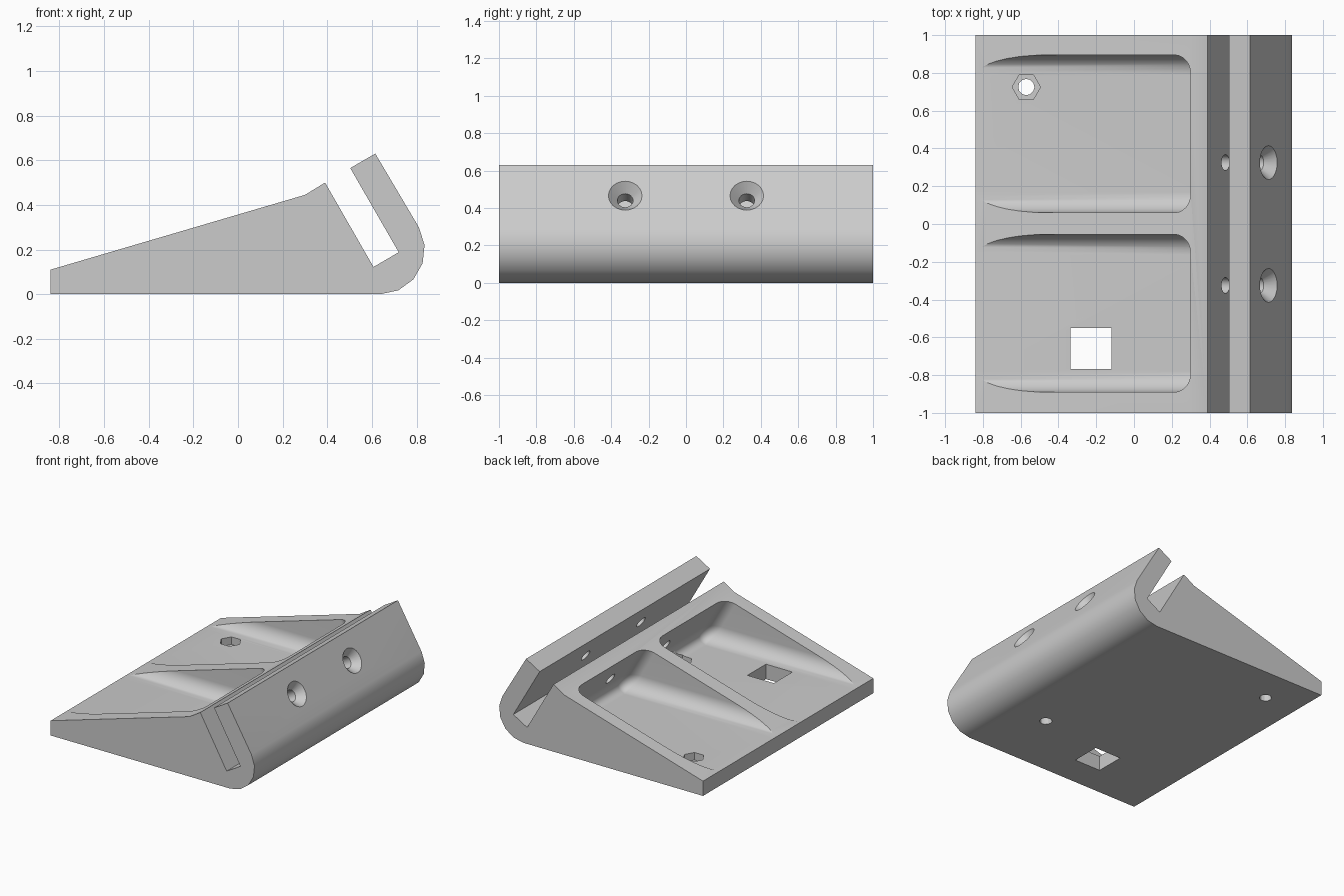
import bpy
import bmesh
from math import sin, cos, pi, radians, tan
from mathutils import Matrix, Vector

cube = bpy.data.objects.get("Cube")
if cube:
    bpy.data.objects.remove(cube, do_unlink=True)

gray = bpy.data.materials.new("plain_gray")
gray.use_nodes = True
gray.diffuse_color = (0.6, 0.6, 0.6, 1)
gray.node_tree.nodes["Principled BSDF"].inputs["Base Color"].default_value = (0.6, 0.6, 0.6, 1)


def loft(name, rings):
    """Closed solid through a stack of rings with equal point counts."""
    bm = bmesh.new()
    loops = [[bm.verts.new(p) for p in ring] for ring in rings]
    n = len(loops[0])
    for a, b in zip(loops, loops[1:]):
        for i in range(n):
            j = (i + 1) % n
            bm.faces.new((a[i], a[j], b[j], b[i]))
    bm.faces.new(loops[0][::-1])
    bm.faces.new(loops[-1])
    bmesh.ops.recalc_face_normals(bm, faces=bm.faces)
    mesh = bpy.data.meshes.new(name)
    bm.to_mesh(mesh)
    bm.free()
    mesh.materials.append(gray)
    obj = bpy.data.objects.new(name, mesh)
    bpy.context.collection.objects.link(obj)
    return obj


def turned(name, sides, steps, matrix, start=0.0):
    """Solid made of (height, radius) steps about a local z axis."""
    return loft(name, [[matrix @ Vector((r * cos(start + 2 * pi * i / sides),
                                         r * sin(start + 2 * pi * i / sides), h))
                        for i in range(sides)] for h, r in steps])


# Wedge body with the slanted slot and rounded hook
arc_r, arc_x = 0.2, 0.637
profile = [(-0.84, 0), (-0.84, 0.11), (0.30, 0.445), (0.39, 0.50), (0.607, 0.122),
           (0.72, 0.188), (0.503, 0.565), (0.615, 0.63)]
for k in range(5, -1, -1):
    t = radians(24 * k)
    profile.append((arc_x + arc_r * sin(t), arc_r - arc_r * cos(t)))
body = loft("wedge_body", [[(x, y, z) for x, z in profile] for y in (-1, 1)])

# Pockets with a flat floor, filleted sides and an end wall parallel to the slot
FLOOR, FILLET, CORNER = 0.111, 0.11, 0.1


def pocket_ring(y0, y1, z, inset):
    end = 0.30 + (0.445 - z) * tan(radians(30)) - inset
    r = max(CORNER - inset, 0.012)
    lo, hi = y0 + inset, y1 - inset
    pts = [(-1.2, hi, z), (-1.2, lo, z)]
    for cy, a0 in ((lo + r, -90), (hi - r, 0)):
        for k in range(7):
            a = radians(a0 + 15 * k)
            pts.append((end - r + r * cos(a), cy + r * sin(a), z))
    return pts


cutters = []
for y0, y1 in ((0.06, 0.895), (-0.89, -0.055)):
    rings = []
    for k in range(9):
        a = radians(90 * k / 8)
        rings.append(pocket_ring(y0, y1, FLOOR + FILLET * (1 - cos(a)), FILLET * (1 - sin(a))))
    rings.append(pocket_ring(y0, y1, 0.6, 0))
    cutters.append(loft("pocket_cutter", rings))

# Hexagonal nut recesses with through holes
for x, y in ((-0.57, 0.725), (0.38, -0.49)):
    place = Matrix.Translation((x, y, 0))
    cutters.append(turned("nut_cutter", 6, [(0.055, 0.075), (0.16, 0.075)], place))
    cutters.append(turned("bolt_cutter", 12, [(-0.1, 0.043), (0.1, 0.043)], place))

# Square cable opening
cutters.append(turned("square_cutter", 4, [(-0.1, 0.154), (0.3, 0.154)],
                      Matrix.Translation((-0.228, -0.66, 0)), pi / 4))

# Countersunk screw holes across the slot
for y in (-0.325, 0.325):
    place = Matrix.Translation((0.709, y, 0.465)) @ Matrix.Rotation(radians(60), 4, "Y")
    steps = [(-0.45, 0.042), (-0.05, 0.042), (0, 0.087), (0.02, 0.105)]
    cutters.append(turned("screw_cutter", 24, steps, place))

# Cut everything out of the body
bpy.ops.object.select_all(action="DESELECT")
bpy.context.view_layer.objects.active = body
body.select_set(True)
for cutter in cutters:
    cutter.hide_render = True
    mod = body.modifiers.new("cut", "BOOLEAN")
    mod.operation = "DIFFERENCE"
    mod.solver = "EXACT"
    mod.object = cutter
    bpy.ops.object.modifier_apply(modifier=mod.name)
    bpy.data.objects.remove(cutter, do_unlink=True)

# Smooth fillets, flat faces kept flat
bpy.ops.object.shade_smooth_by_angle(angle=radians(30))
weighted = body.modifiers.new("weighted_normals", "WEIGHTED_NORMAL")
weighted.keep_sharp = True
